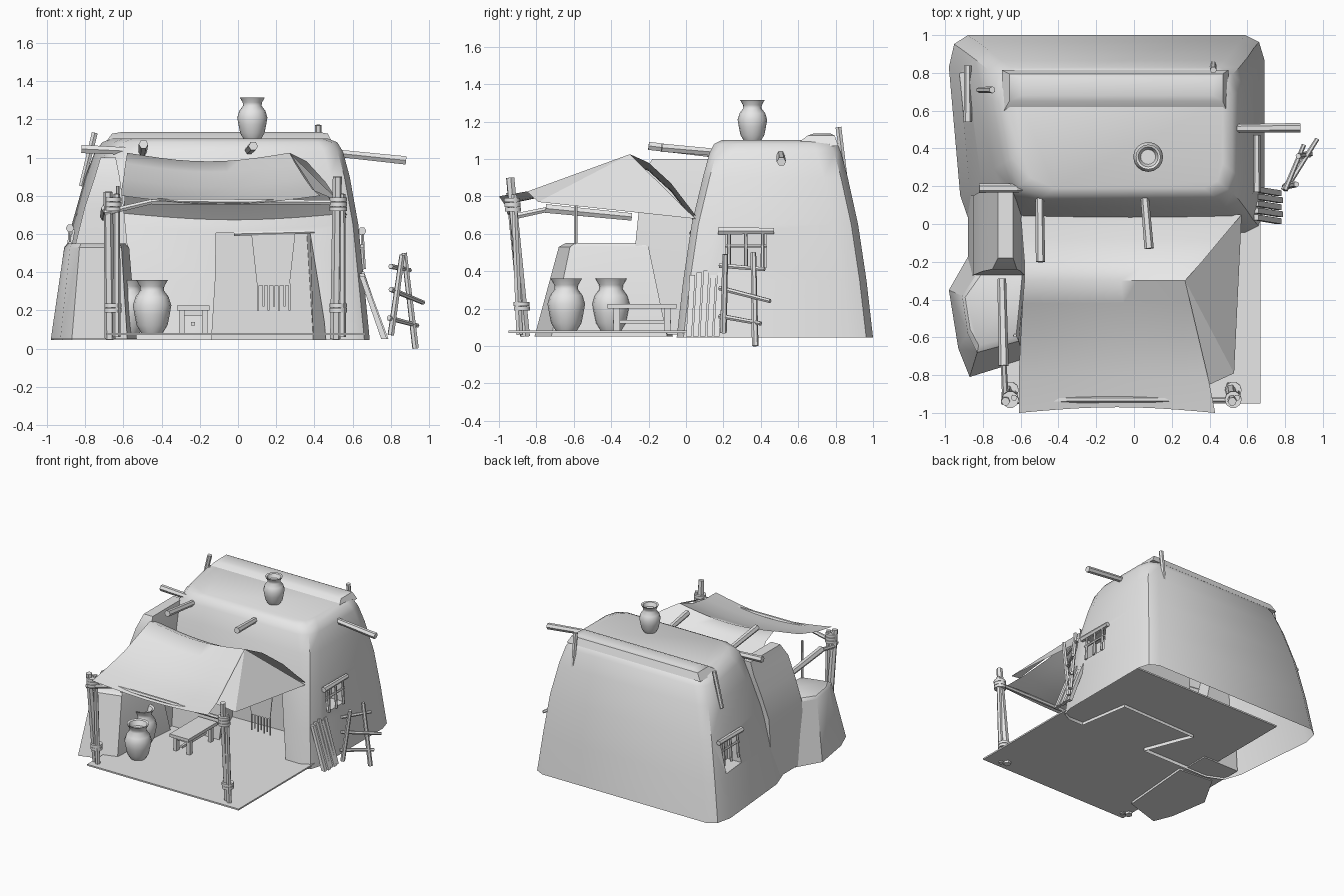
import bpy, bmesh, math
from mathutils import Vector

if "Cube" in bpy.data.objects:
    bpy.data.objects.remove(bpy.data.objects["Cube"])

clay = bpy.data.materials.new("plain_grey")
clay.use_nodes = True
clay.diffuse_color = (0.8, 0.8, 0.8, 1)
clay.node_tree.nodes["Principled BSDF"].inputs["Base Color"].default_value = (0.8, 0.8, 0.8, 1)


def finish(name, bm, smooth=None, normals=True):
    if normals:
        bmesh.ops.recalc_face_normals(bm, faces=bm.faces)
    mesh = bpy.data.meshes.new(name)
    bm.to_mesh(mesh)
    bm.free()
    mesh.materials.append(clay)
    ob = bpy.data.objects.new(name, mesh)
    bpy.context.collection.objects.link(ob)
    if smooth:
        soften(ob, smooth)
    return ob


def soften(ob, angle):
    bpy.ops.object.select_all(action='DESELECT')
    ob.select_set(True)
    bpy.context.view_layer.objects.active = ob
    bpy.ops.object.shade_smooth_by_angle(angle=math.radians(angle))


def loft(name, rings, smooth=None):
    """Closed solid through a stack of equal-length rings."""
    bm = bmesh.new()
    rows = [[bm.verts.new(p) for p in ring] for ring in rings]
    n = len(rows[0])
    for a, b in zip(rows, rows[1:]):
        for i in range(n):
            bm.faces.new((a[i], a[(i + 1) % n], b[(i + 1) % n], b[i]))
    bm.faces.new(rows[0][::-1])
    bm.faces.new(rows[-1])
    return finish(name, bm, smooth)


def rect(x0, x1, y0, y1, z):
    return [(x0, y0, z), (x1, y0, z), (x1, y1, z), (x0, y1, z)]


def box(name, x0, x1, y0, y1, z0, z1):
    return loft(name, [rect(x0, x1, y0, y1, z0), rect(x0, x1, y0, y1, z1)])


def stick(name, a, b, r=0.02, sides=6, taper=0.85):
    a, b = Vector(a), Vector(b)
    q = (b - a).to_track_quat('Z', 'Y')
    ring = lambda c, rad: [c + q @ Vector((rad * math.cos(t), rad * math.sin(t), 0))
                           for t in [math.tau * i / sides for i in range(sides)]]
    return loft(name, [ring(a, r), ring(b, r * taper)], 40 if sides > 6 else None)


def cut(ob, cutter):
    mod = ob.modifiers.new("cut", 'BOOLEAN')
    mod.object, mod.operation, mod.solver = cutter, 'DIFFERENCE', 'EXACT'
    cutter.hide_render = True
    bpy.context.view_layer.update()
    mesh = bpy.data.meshes.new_from_object(ob.evaluated_get(bpy.context.evaluated_depsgraph_get()))
    ob.modifiers.clear()
    ob.data = mesh
    bpy.data.objects.remove(cutter)


# House shell: tapering rings with rounded corners
def house_ring(z, x0, x1, y0, y1, k=1.0):
    ring = []
    corners = [(x0 + 0.06, y0, 0.18, 0.2), (x1, y0, 0.1, 0.13),
               (x1, y1, 0.1, 0.13), (x0, y1, 0.1, 0.17)]
    for i, (x, y, cx, cy) in enumerate(corners):
        sx, sy = (1, -1, -1, 1)[i], (1, 1, -1, -1)[i]
        pts = [(x, y + sy * cy * k), (x + sx * cx * k * 0.28, y + sy * cy * k * 0.28), (x + sx * cx * k, y)]
        ring += [(px, py, z) for px, py in (pts if i % 2 == 0 else pts[::-1])]
    return ring


house = loft("house", [house_ring(0.045, -0.98, 0.69, -0.05, 1.0),
                       house_ring(0.35, -0.93, 0.66, -0.015, 0.965),
                       house_ring(0.65, -0.87, 0.63, 0.03, 0.92),
                       house_ring(0.9, -0.80, 0.585, 0.09, 0.865),
                       house_ring(1.03, -0.75, 0.55, 0.125, 0.83),
                       house_ring(1.08, -0.71, 0.52, 0.15, 0.81),
                       house_ring(1.1, -0.66, 0.47, 0.19, 0.78)])
door = [[(-0.09, -0.2), (0.49, -0.2), (0.4, 0.36), (-0.3, 0.34)],
        [(-0.02, -0.2), (0.39, -0.2), (0.36, 0.36), (-0.25, 0.34)]]
cut(house, loft("door_cutter", [[(x, y, z) for x, y in r] for r, z in zip(door, (-0.05, 0.605))]))
cut(house, box("window_cutter", 0.54, 0.9, 0.21, 0.43, 0.42, 0.6))
cut(house, box("window_cutter", -1.1, -0.78, 0.58, 0.8, 0.38, 0.62))
bm = bmesh.new()
bm.from_mesh(house.data)
bmesh.ops.delete(bm, geom=[f for f in bm.faces if f.normal.z < -0.9 and f.calc_center_median().z < 0.1],
                 context='FACES')
bm.to_mesh(house.data)
bm.free()
soften(house, 40)

# Raised rear edge of the roof
loft("roof_ridge", [rect(-0.7, 0.5, 0.58, 0.815, 1.07), rect(-0.66, 0.47, 0.65, 0.795, 1.125),
                    rect(-0.6, 0.42, 0.68, 0.775, 1.135)], 40)

# Ground slab
box("ground_slab", -0.69, 0.67, -0.95, 0.83, 0.07, 0.082)

# Side plinth and the buttress behind it
base = [(-0.82, -0.07), (-0.98, -0.35), (-0.93, -0.66), (-0.87, -0.81), (-0.58, -0.72), (-0.53, -0.1)]
top = [(-0.79, -0.2), (-0.91, -0.38), (-0.88, -0.58), (-0.83, -0.68), (-0.61, -0.62), (-0.57, -0.2)]
lip = [(x * 0.9 - 0.075, y * 0.85 - 0.065) for x, y in top]
loft("side_plinth", [[(x, y, z) for x, y in r] for r, z in ((base, 0.05), (top, 0.53), (lip, 0.55))], 35)
loft("buttress", [rect(-0.88, -0.56, -0.28, 0.15, 0.06), rect(-0.85, -0.58, -0.27, 0.15, 0.55),
                  rect(-0.8, -0.6, -0.25, 0.18, 0.75), rect(-0.75, -0.62, -0.24, 0.2, 0.9),
                  rect(-0.72, -0.64, -0.18, 0.2, 1.0)], 40)

# Awning cloth: sagging rows from the front hem over the ridge to the wall
rows = [(-0.61, 0.43, -1.0, 0.80), (-0.61, 0.39, -0.8, 0.835), (-0.6, 0.35, -0.6, 0.89), (-0.59, 0.3, -0.42, 0.97),
        (-0.58, 0.27, -0.3, 1.025), (-0.58, 0.36, -0.2, 0.98), (-0.59, 0.46, -0.08, 0.87), (-0.6, 0.57, 0.05, 0.7)]
bm = bmesh.new()
cols = 10
grid = []
for x0, x1, y, z in rows:
    grid.append([])
    for i in range(cols + 1):
        t = i / cols
        sag = math.sin(math.pi * t)
        hem = 0.03 * sag if y < -0.9 else 0
        grid[-1].append(bm.verts.new((x0 + (x1 - x0) * t, y + hem, z - 0.045 * sag)))
for a, b in zip(grid, grid[1:]):
    for i in range(cols):
        bm.faces.new((a[i], a[i + 1], b[i + 1], b[i]))
finish("awning", bm, 50, normals=False)

# Side flap of the awning
bm = bmesh.new()
ridge, hem, tie, wall = [bm.verts.new(p) for p in ((0.27, -0.3, 1.025), (0.4, -0.85, 0.825),
                                                   (0.53, -0.79, 0.77), (0.57, 0.05, 0.68))]
bm.faces.new((hem, tie, ridge))
bm.faces.new((tie, wall, ridge))
finish("awning_flap", bm, normals=False)

# Awning posts with rope bindings
for x, side in ((0.51, 1), (-0.67, -1)):
    stick("awning_post", (x, -0.86, 0.05), (x + 0.01 * side, -0.94, 0.9 if side > 0 else 0.82), 0.028)
    stick("awning_post_brace", (x + 0.035, -0.89, 0.06), (x + 0.035, -0.92, 0.81), 0.02)
    for z in (0.2, 0.225, 0.73, 0.755, 0.78):
        y = -0.86 - 0.09 * z
        stick("rope_binding", (x + 0.015, y, z - 0.011), (x + 0.015, y, z + 0.011), 0.045, 10, 1)

# Rails under the awning
for a, b, r in [((-0.7, -0.94, 0.71), (-0.45, -0.93, 0.77), 0.017), ((-0.45, -0.93, 0.77), (0.55, -0.93, 0.765), 0.017),
                ((-0.68, -0.93, 0.69), (-0.69, -0.74, 0.73), 0.018), ((-0.69, -0.75, 0.735), (-0.7, -0.29, 0.69), 0.027),
                ((-0.63, -0.59, 0.54), (-0.63, -0.59, 0.85), 0.011)]:
    stick("awning_rail", a, b, r)

# Roof beams and poles poking from the walls
for a, b in [((0.88, 0.51, 0.985), (0.45, 0.505, 1.03)), ((-0.82, 0.19, 1.045), (-0.5, 0.19, 1.03)),
             ((-0.495, -0.2, 1.07), (-0.5, 0.2, 1.02)), ((0.08, -0.13, 1.06), (0.05, 0.22, 1.03)),
             ((-0.75, 0.71, 1.13), (-0.82, 0.71, 0.85)), ((0.42, 0.815, 1.17), (0.42, 0.85, 0.9))]:
    stick("beam", a, b, 0.025 if abs(a[2] - b[2]) < 0.1 else 0.018)

# Window frames on both side walls
for x, y, z, s in ((0.65, 0.32, 0.615, 1), (-0.88, 0.69, 0.63, -1)):
    stick("window_lintel", (x, y - 0.15, z), (x, y + 0.15, z), 0.022)
    stick("window_bar", (x, y - 0.11, z - 0.08), (x, y + 0.11, z - 0.08), 0.011)
    for d in (-0.09, 0.0, 0.09):
        stick("window_post", (x + 0.01 * s, y + d, z - 0.2), (x, y + d, z), 0.011)

# Doorway rod and ragged curtain
stick("curtain_rod", (-0.02, 0.03, 0.6), (0.4, 0.03, 0.61), 0.012)
loft("curtain", [rect(0.1, 0.27, 0.025, 0.031, 0.33), rect(0.07, 0.3, 0.025, 0.031, 0.6)])
for i in range(7):
    x = 0.1 + i * 0.0275
    box("curtain_strip", x, x + 0.01, 0.025, 0.031, 0.2 + 0.02 * (i % 2), 0.34)


# Clay jars
def jar(name, x, y, z, h):
    profile = [(0.2, 0), (0.29, 0.15), (0.33, 0.35), (0.36, 0.52), (0.31, 0.68), (0.22, 0.8),
               (0.23, 0.88), (0.3, 1), (0.24, 0.98), (0.18, 0.85)]
    n = 16
    loft(name, [[(x + r * h * math.cos(math.tau * i / n), y + r * h * math.sin(math.tau * i / n), z + t * h)
                 for i in range(n)] for r, t in profile], 45)


jar("roof_jar", 0.075, 0.355, 1.095, 0.22)
jar("floor_jar", -0.45, -0.64, 0.08, 0.28)
jar("floor_jar", -0.57, -0.4, 0.08, 0.28)

# Bench
box("bench_seat", -0.32, -0.15, -0.42, -0.05, 0.2, 0.225)
for y in (-0.37, -0.1):
    box("bench_rail", -0.3, -0.17, y - 0.01, y + 0.01, 0.17, 0.2)
    for x in (-0.295, -0.175):
        box("bench_leg", x - 0.014, x + 0.014, y - 0.018, y + 0.018, 0.08, 0.2)
box("bench_stretcher", -0.245, -0.225, -0.39, -0.08, 0.12, 0.14)

# Planks leaning on the wall
for i in range(5):
    y = 0.015 + i * 0.037
    x = 0.765 + 0.008 * (i % 2)
    z = 0.38 + 0.012 * (i % 3)
    loft("leaning_plank", [rect(x - 0.015, x + 0.015, y - 0.015, y + 0.015, 0.05),
                           rect(0.635, 0.66, y + 0.005, y + 0.034, z)])

# Ladder
stick("ladder_rail", (0.93, 0.37, 0.0), (0.87, 0.36, 0.5), 0.018)
stick("ladder_rail", (0.8, 0.2, 0.07), (0.86, 0.21, 0.49), 0.018)
for a, b in [((0.8, 0.18, 0.43), (0.9, 0.42, 0.41)), ((0.8, 0.18, 0.31), (0.97, 0.45, 0.24)),
             ((0.79, 0.18, 0.16), (0.94, 0.4, 0.12))]:
    stick("ladder_rung", a, b, 0.014)
